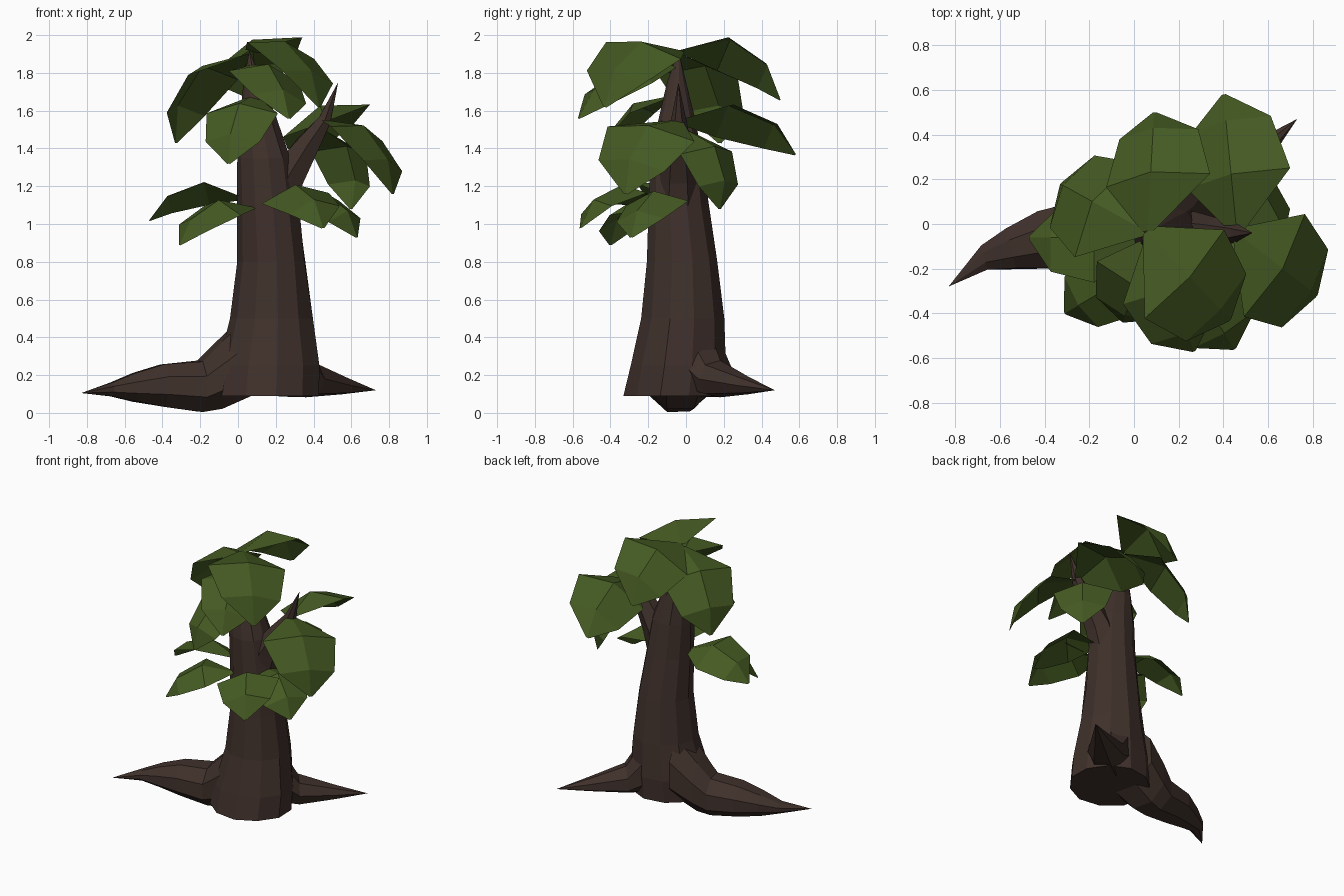
import bpy
import bmesh
import math
import random
from mathutils import Vector, Matrix

random.seed(4)
cube = bpy.data.objects.get("Cube")
if cube:
    bpy.data.objects.remove(cube)


def material(name, rgb):
    mat = bpy.data.materials.new(name)
    mat.use_nodes = True
    color = (*rgb, 1)
    mat.diffuse_color = color
    bsdf = next(n for n in mat.node_tree.nodes if n.type == "BSDF_PRINCIPLED")
    bsdf.inputs["Base Color"].default_value = color
    bsdf.inputs["Roughness"].default_value = 0.9
    return mat


BARK = material("dark brown bark", (0.05, 0.03, 0.024))
GREEN = material("leaf green", (0.059, 0.102, 0.016))


def finish(name, bm, mat):
    mesh = bpy.data.meshes.new(name)
    bm.to_mesh(mesh)
    bm.free()
    mesh.materials.append(mat)
    obj = bpy.data.objects.new(name, mesh)
    bpy.context.collection.objects.link(obj)
    return obj


def limb(name, rings, axis, sides=9, jitter=0.05):
    """Faceted limb: each ring is (x, y, z, side radius, other radius)."""
    axis = Vector(axis).normalized()
    side = Vector((0, 1, 0)).cross(axis) if axis.z > 0.5 else Vector((0, 0, 1)).cross(axis)
    side.normalize()
    other = axis.cross(side)
    bm = bmesh.new()
    loops = []
    for x, y, z, ra, rb in rings:
        loop = []
        for i in range(sides):
            a = math.tau * (i + 0.5) / sides
            k = 1 + random.uniform(-jitter, jitter)
            loop.append(bm.verts.new(Vector((x, y, z)) + (side * ra * math.cos(a) + other * rb * math.sin(a)) * k))
        loops.append(loop)
    for low, high in zip(loops, loops[1:]):
        for i in range(sides):
            j = (i + 1) % sides
            bm.faces.new((low[i], low[j], high[j], high[i]))
    bm.faces.new(loops[0][::-1])
    bm.faces.new(loops[-1])
    bmesh.ops.remove_doubles(bm, verts=bm.verts, dist=0.0005)
    bmesh.ops.recalc_face_normals(bm, faces=bm.faces)
    return finish(name, bm, BARK)


def leaf(name, base, tip, rise=0.16, width=0.24, roll=0, droop=0.36):
    """Arched leaf folded along its midrib; negative roll lifts its right edge."""
    base, tip = Vector(base), Vector(tip)
    axis = (tip - base).normalized()
    side = axis.cross(Vector((0, 0, 1))).normalized()
    arch = side.cross(axis)
    turn = Matrix.Rotation(math.radians(roll), 3, axis)
    side, normal = turn @ side, turn @ arch
    bm = bmesh.new()
    rows = []
    # Station along the midrib, share of half width
    for t, spread in ((0, 0.1), (0.36, 1), (0.76, 0.76), (1, 0.04)):
        mid = base.lerp(tip, t) + arch * rise * 4 * t * (1 - t)
        edge = [mid + (side * s - normal * droop) * width * spread for s in (-1, 1)]
        rows.append([bm.verts.new(p) for p in (edge[0], mid, edge[1])])
    for a, b in zip(rows, rows[1:]):
        for i in range(2):
            bm.faces.new((a[i], a[i + 1], b[i + 1], b[i]))
    bmesh.ops.recalc_face_normals(bm, faces=bm.faces)
    return finish(name, bm, GREEN)


# Trunk with flared foot
limb("trunk", [
    (0.16, -0.06, 0.09, 0.28, 0.27),
    (0.17, -0.04, 0.25, 0.27, 0.26),
    (0.18, -0.02, 0.5, 0.22, 0.22),
    (0.18, -0.02, 0.8, 0.18, 0.19),
    (0.16, -0.04, 1.1, 0.165, 0.16),
    (0.14, -0.05, 1.35, 0.145, 0.14),
    (0.11, -0.05, 1.55, 0.1, 0.1),
    (0.08, -0.05, 1.75, 0.05, 0.05),
    (0.06, -0.04, 1.92, 0, 0)], (0, 0, 1), sides=11, jitter=0.03)

# Forked branch
limb("branch", [
    (0.19, -0.04, 1.02, 0.12, 0.11),
    (0.27, -0.04, 1.26, 0.105, 0.1),
    (0.37, -0.04, 1.42, 0.07, 0.07),
    (0.46, -0.04, 1.55, 0.04, 0.04),
    (0.53, -0.04, 1.75, 0, 0)], (0.5, 0, 0.8), sides=6)

# Roots
limb("long_root", [
    (0.06, -0.02, 0.31, 0.23, 0.24),
    (-0.1, -0.03, 0.2, 0.19, 0.19),
    (-0.2, -0.04, 0.14, 0.16, 0.145),
    (-0.4, -0.07, 0.145, 0.14, 0.12),
    (-0.55, -0.11, 0.135, 0.1, 0.08),
    (-0.67, -0.15, 0.125, 0.06, 0.04),
    (-0.83, -0.28, 0.105, 0, 0)], (-1, -0.25, 0), sides=8, jitter=0.03)
limb("short_root", [
    (0.24, 0.04, 0.33, 0.17, 0.24),
    (0.38, 0.16, 0.18, 0.13, 0.1),
    (0.56, 0.32, 0.145, 0.06, 0.05),
    (0.73, 0.47, 0.12, 0, 0)], (0.7, 0.6, 0), sides=7)

# Crown leaves on the trunk tip
crown = (0.06, -0.03, 1.92)
leaf("crown_leaf_back", crown, (0.09, 0.5, 1.66), 0.18, 0.25, -23)
leaf("crown_leaf_front_left", crown, (0.43, -0.43, 1.62), 0.19, 0.27, -11, 0.2)
leaf("crown_leaf_front", (0.07, -0.06, 1.84), (0.27, -0.57, 1.56), 0.13, 0.21, -10)
leaf("crown_leaf_right", (0.05, -0.03, 1.9), (-0.33, 0.18, 1.43), 0.17, 0.25, 4)
leaf("crown_leaf_front_low", (0.08, -0.07, 1.68), (-0.05, -0.44, 1.32), 0.13, 0.2)

# Leaves on the forked branch
fork = (0.46, -0.04, 1.55)
leaf("branch_leaf_side", fork, (0.82, -0.32, 1.16), 0.16, 0.27, -11, 0.22)
leaf("branch_leaf_low", (0.45, 0, 1.5), (0.6, 0.18, 1.08), 0.14, 0.2, 4)
leaf("branch_leaf_back", fork, (0.4, 0.58, 1.37), 0.16, 0.25, -21)

# Low leaves around the trunk
leaf("low_leaf_right", (0.03, -0.06, 1.14), (-0.47, -0.06, 1.02), 0.14, 0.19, 18)
leaf("low_leaf_front_right", (0.08, -0.17, 1.09), (-0.31, -0.4, 0.89), 0.13, 0.18, -8)
leaf("low_leaf_front", (0.19, -0.16, 1.1), (0.45, -0.56, 0.98), 0.17, 0.21, 8)
leaf("low_leaf_left", (0.27, -0.06, 1.13), (0.63, -0.29, 0.93), 0.14, 0.2, 4)
